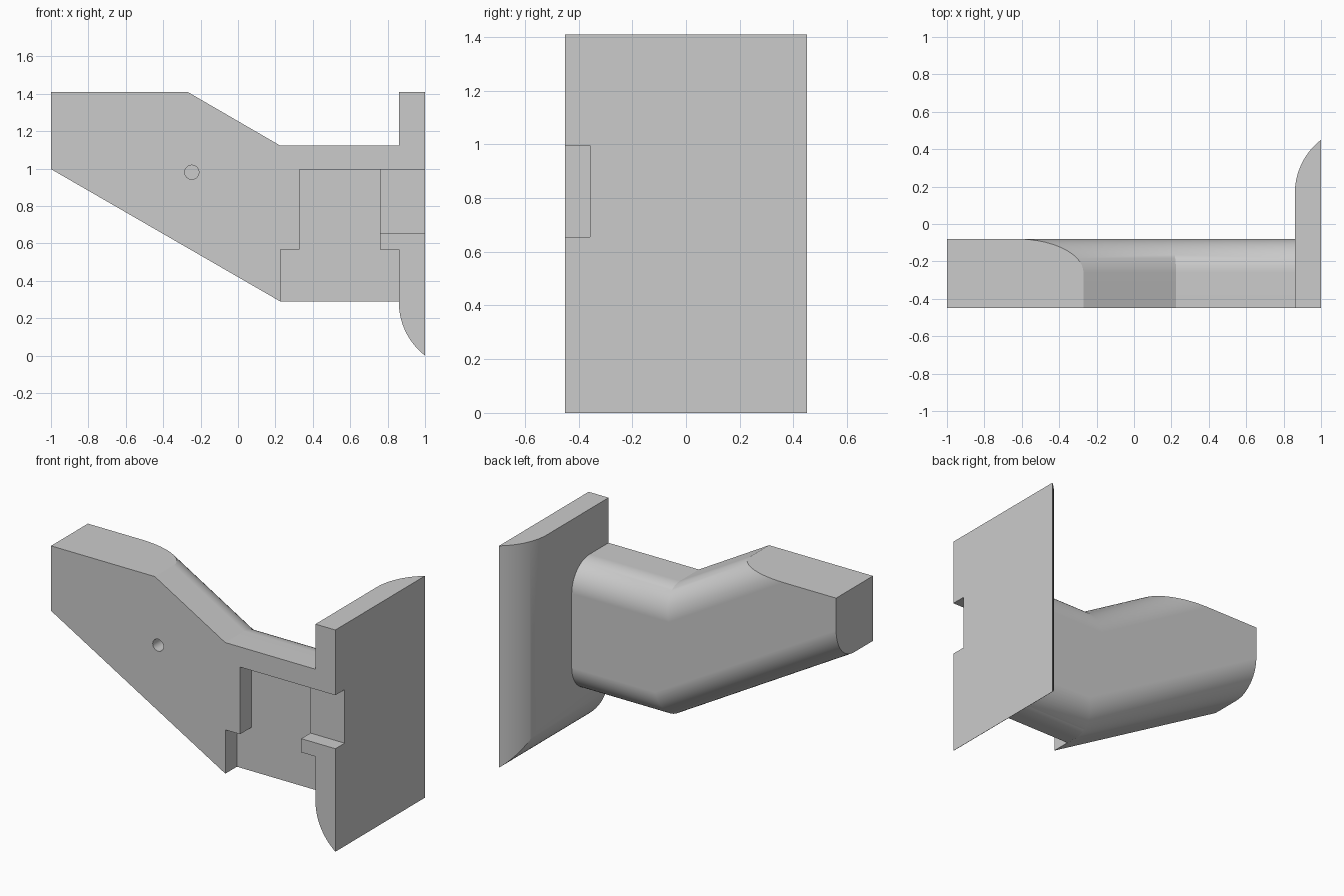
import bpy, bmesh, math
from mathutils import Vector
from mathutils.geometry import intersect_line_line_2d  # segment test helper, lines extended below

cube = bpy.data.objects.get("Cube")
if cube:
    bpy.data.objects.remove(cube, do_unlink=True)

FRONT, BACK = -0.45, -0.08
TOP = 1.41

grey = bpy.data.materials.new("plain grey")
grey.use_nodes = True
grey.diffuse_color = (0.6, 0.6, 0.6, 1)
grey.node_tree.nodes["Principled BSDF"].inputs["Base Color"].default_value = (0.6, 0.6, 0.6, 1)


def loft(name, rings):
    """Solid skinned through matching rings of points, capped at both ends."""
    bm = bmesh.new()
    loops = [[bm.verts.new(p) for p in ring] for ring in rings]
    n = len(loops[0])
    for a, b in zip(loops, loops[1:]):
        for i in range(n):
            j = (i + 1) % n
            bm.faces.new((a[i], a[j], b[j], b[i]))
    bm.faces.new(loops[0])
    bm.faces.new(loops[-1])
    bmesh.ops.recalc_face_normals(bm, faces=bm.faces)
    mesh = bpy.data.meshes.new(name)
    bm.to_mesh(mesh)
    bm.free()
    mesh.materials.append(grey)
    obj = bpy.data.objects.new(name, mesh)
    bpy.context.collection.objects.link(obj)
    return obj


def prism(name, outline, y0, y1):
    return loft(name, [[(x, y, z) for x, z in outline] for y in (y0, y1)])


def inset(outline, amounts):
    """Move each edge of a clockwise outline inwards by its own amount."""
    lines = []
    for i, d in enumerate(amounts):
        p, q = Vector(outline[i]), Vector(outline[(i + 1) % len(outline)])
        u = (q - p).normalized()
        lines.append((p + Vector((u.y, -u.x)) * d, u))
    points = []
    for i, (p, u) in enumerate(lines):
        o, v = lines[i - 1]
        t = (p - o).cross(u) / v.cross(u)
        points.append(o + v * t)
    return points


# Bent arm: side outline with rounded rear edges on the slopes and level runs
outline = [(-1, TOP), (-0.27, TOP), (0.225, 1.123), (0.92, 1.123),
           (0.92, 0.29), (0.225, 0.29), (-1, 0.997)]
rounded = [0, 1, 1, 0, 1, 1, 0]
R, STEPS = 0.18, 14
rings = [[(x, FRONT, z) for x, z in outline]]
for k in range(STEPS + 1):
    a = math.pi / 2 * k / STEPS
    d = R * (1 - math.cos(a))
    y = BACK - R + R * math.sin(a)
    rings.append([(p.x, y, p.y) for p in inset(outline, [d * f for f in rounded])])
bracket = loft("bracket_body", rings)

# End plate: rear and bottom edges sweep outwards in an arc
R2, X0, X1 = 0.36, 0.86, 1.0
end = math.acos(1 - (X1 - X0) / R2)
reach = R2 * math.sin(end)
rings = []
for k in range(STEPS + 1):
    a = end * k / STEPS
    x, s = X0 + R2 * (1 - math.cos(a)), reach - R2 * math.sin(a)
    rings.append([(x, FRONT, s), (x, 0.45 - s, s), (x, 0.45 - s, TOP), (x, FRONT, TOP)])
plate = loft("end_plate", rings)

# Cutters: stepped front pocket, notch through the plate, blind pin hole
pocket = prism("pocket_cutter", [(0.227, 0.28), (X0, 0.28), (X0, 0.568), (0.76, 0.568),
                                 (0.76, 0.995), (0.33, 0.995), (0.33, 0.568),
                                 (0.227, 0.568)], -0.6, -0.335)
notch = prism("notch_cutter", [(0.75, 0.655), (1.1, 0.655), (1.1, 0.995), (0.75, 0.995)],
              -0.6, -0.357)
circle = [2 * math.pi * i / 32 for i in range(32)]
hole = prism("hole_cutter", [(-0.247 + 0.038 * math.cos(t), 0.98 + 0.038 * math.sin(t))
                             for t in circle], -0.6, -0.3)

for tool, mode in ((plate, 'UNION'), (pocket, 'DIFFERENCE'),
                   (notch, 'DIFFERENCE'), (hole, 'DIFFERENCE')):
    mod = bracket.modifiers.new(tool.name, 'BOOLEAN')
    mod.object, mod.operation, mod.solver = tool, mode, 'EXACT'

# Bake the cuts and drop the helpers
bpy.context.view_layer.update()
baked = bpy.data.meshes.new_from_object(bracket.evaluated_get(bpy.context.evaluated_depsgraph_get()))
bracket.modifiers.clear()
bracket.data = baked
for tool in (plate, pocket, notch, hole):
    bpy.data.objects.remove(tool, do_unlink=True)

# Smooth curves, crisp corners
bpy.ops.object.select_all(action='DESELECT')
bracket.select_set(True)
bpy.context.view_layer.objects.active = bracket
bpy.ops.object.shade_smooth_by_angle(angle=math.radians(25))
flat = bracket.modifiers.new("even_shading", 'WEIGHTED_NORMAL')
flat.keep_sharp = True
